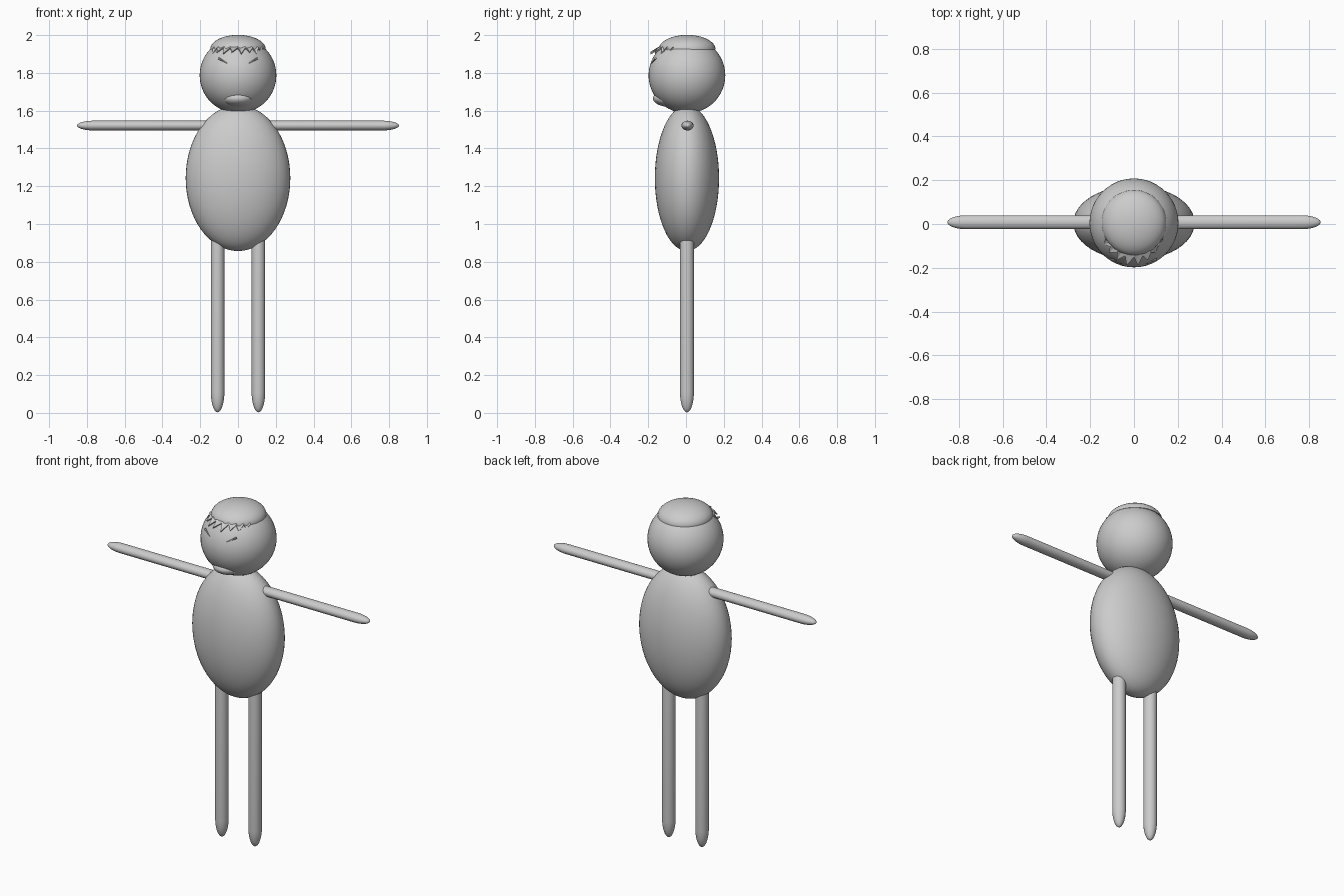
import bpy, bmesh, math
from mathutils import Matrix, Vector

cube = bpy.data.objects.get("Cube")
if cube:
    bpy.data.objects.remove(cube, do_unlink=True)

MID_Y = 0.005


def finish(name, bm, smooth=True):
    bmesh.ops.recalc_face_normals(bm, faces=bm.faces[:])
    mesh = bpy.data.meshes.new(name)
    bm.to_mesh(mesh)
    bm.free()
    obj = bpy.data.objects.new(name, mesh)
    bpy.context.collection.objects.link(obj)
    if smooth:
        bpy.ops.object.select_all(action='DESELECT')
        obj.select_set(True)
        bpy.context.view_layer.objects.active = obj
        bpy.ops.object.shade_smooth_by_angle(angle=math.radians(50))
    return obj


def ellipsoid(name, centre, radii, dome=False):
    bm = bmesh.new()
    bmesh.ops.create_uvsphere(bm, u_segments=48, v_segments=32, radius=1)
    if dome:
        # keep the upper half and close its underside
        cut = bmesh.ops.bisect_plane(bm, geom=bm.verts[:] + bm.edges[:] + bm.faces[:],
                                     plane_co=(0, 0, 0), plane_no=(0, 0, -1), clear_outer=True)
        rim = [g for g in cut["geom_cut"] if isinstance(g, bmesh.types.BMEdge)]
        bmesh.ops.contextual_create(bm, geom=rim)
    bm.transform(Matrix.Translation(centre) @ Matrix.Diagonal((*radii, 1)))
    return finish(name, bm)


def limb(name, start, end, radii, tip):
    """Straight tube with long rounded ends; radii are across the tube."""
    start, end = Vector(start), Vector(end)
    axis = end - start
    half = axis.length / 2 - tip
    bm = bmesh.new()
    bmesh.ops.create_uvsphere(bm, u_segments=32, v_segments=21, radius=1)
    for v in bm.verts:
        v.co.x *= radii[0]
        v.co.y *= radii[1]
        v.co.z = v.co.z * tip + math.copysign(half, v.co.z)
    turn = Matrix.Rotation(math.atan2(axis.x, axis.z), 4, 'Y')
    bm.transform(Matrix.Translation((start + end) / 2) @ turn)
    return finish(name, bm)


# Body and head
ellipsoid("torso", (0, MID_Y, 1.243), (0.277, 0.17, 0.386))
ellipsoid("head", (0, MID_Y, 1.787), (0.203, 0.203, 0.201))
ellipsoid("chin", (0, -0.085, 1.665), (0.085, 0.09, 0.045))

# Arms and legs
for side, s in (("left", 1), ("right", -1)):
    limb(side + "_arm", (s * 0.08, 0.008, 1.521), (s * 0.852, 0.008, 1.521), (0.026, 0.032), 0.09)
    limb(side + "_leg", (s * 0.108, MID_Y, 1.02), (s * 0.108, MID_Y, 0.003), (0.036, 0.037), 0.11)

# Hair cap
ellipsoid("hair_cap", (0, 0.006, 1.925), (0.147, 0.15, 0.076), dome=True)

# Jagged fringe: a fan of pointed locks around the brow
bm = bmesh.new()
locks = 8
inner, outer = [], []
for i in range(2 * locks + 1):
    a = math.radians(-90 + (i / locks - 1) * 62)
    is_tip = i % 2 == 1
    reach = 0.195 - 0.045 * abs(i / locks - 1) if is_tip else 0.15
    drop = (1.9 if i % 4 == 1 else 1.908) if is_tip else 1.932
    skew = -0.008 if is_tip else 0
    inner.append(bm.verts.new((0.11 * math.cos(a), 0.11 * math.sin(a), 1.95)))
    outer.append(bm.verts.new((reach * math.cos(a) + skew, reach * math.sin(a), drop)))
for i in range(2 * locks):
    bm.faces.new((inner[i], inner[i + 1], outer[i + 1], outer[i]))
fringe = finish("hair_fringe", bm, smooth=False)
shell = fringe.modifiers.new("thickness", 'SOLIDIFY')
shell.thickness = 0.006
shell.offset = 0

# Small slanted brow locks lying on the forehead
for side, s in (("left", 1), ("right", -1)):
    bm = bmesh.new()
    bmesh.ops.create_cone(bm, cap_ends=True, segments=6, radius1=0.006, radius2=0.001, depth=0.06)
    direction = Vector((-s * 0.05, -0.022, -0.028))
    turn = direction.to_track_quat('Z', 'Y').to_matrix().to_4x4()
    bm.transform(Matrix.Translation((s * 0.078, -0.172, 1.863)) @ turn)
    finish(side + "_brow_lock", bm)
